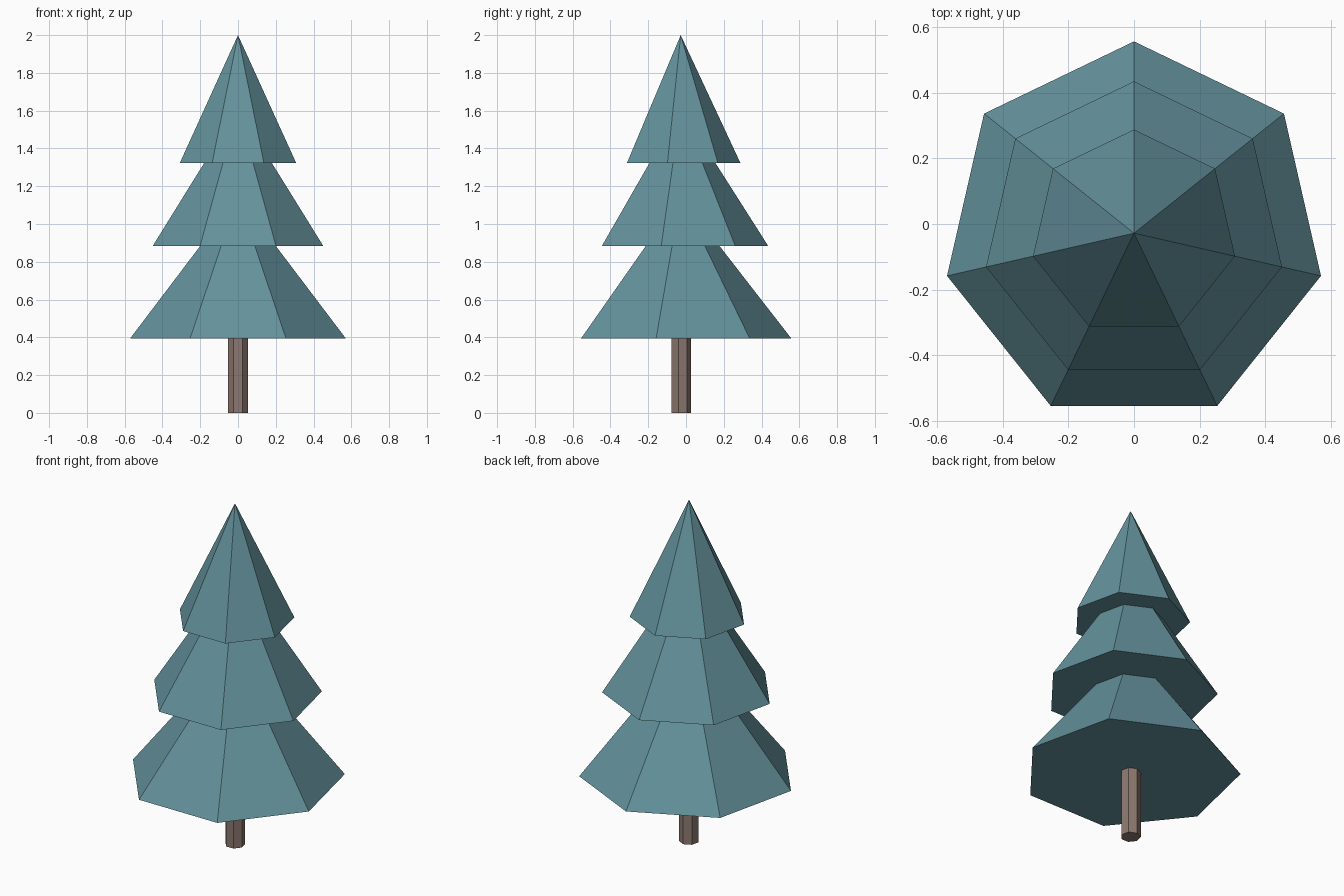
import bpy
import bmesh
from math import sin, cos, tau

cube = bpy.data.objects.get("Cube")
if cube:
    bpy.data.objects.remove(cube, do_unlink=True)

SIDES = 7
CENTRE_Y = -0.028


def make_material(name, colour):
    mat = bpy.data.materials.new(name)
    mat.use_nodes = True
    mat.diffuse_color = colour
    mat.node_tree.nodes["Principled BSDF"].inputs["Base Color"].default_value = colour
    return mat


def ring(bm, radius, z):
    # Seven corners, the first one pointing straight back
    return [bm.verts.new((radius * sin(tau * i / SIDES), radius * cos(tau * i / SIDES), z))
            for i in range(SIDES)]


def make_solid(name, radius, bottom, top, mat, pointed):
    """Seven-sided pyramid or prism with flat faces."""
    bm = bmesh.new()
    low = ring(bm, radius, bottom)
    bm.faces.new(low)
    if pointed:
        tip = bm.verts.new((0, 0, top))
        for a, b in zip(low, low[1:] + low[:1]):
            bm.faces.new((a, b, tip))
    else:
        high = ring(bm, radius, top)
        bm.faces.new(high)
        for i in range(SIDES):
            j = (i + 1) % SIDES
            bm.faces.new((low[i], low[j], high[j], high[i]))
    bmesh.ops.recalc_face_normals(bm, faces=bm.faces)
    mesh = bpy.data.meshes.new(name)
    bm.to_mesh(mesh)
    bm.free()
    mesh.materials.append(mat)
    obj = bpy.data.objects.new(name, mesh)
    obj.location.y = CENTRE_Y
    bpy.context.collection.objects.link(obj)


needles = make_material("needle_teal", (0.127, 0.287, 0.332, 1))
bark = make_material("bark_brown", (0.266, 0.191, 0.162, 1))

# Trunk, reaching a little way into the lowest tier
make_solid("trunk", 0.054, 0, 0.42, bark, False)

# Foliage tiers: each tip is hidden inside the tier above
for name, radius, bottom, tip in (
    ("lower_foliage", 0.585, 0.395, 1.148),
    ("middle_foliage", 0.463, 0.884, 1.612),
    ("upper_foliage", 0.316, 1.323, 2.0),
):
    make_solid(name, radius, bottom, tip, needles, True)
